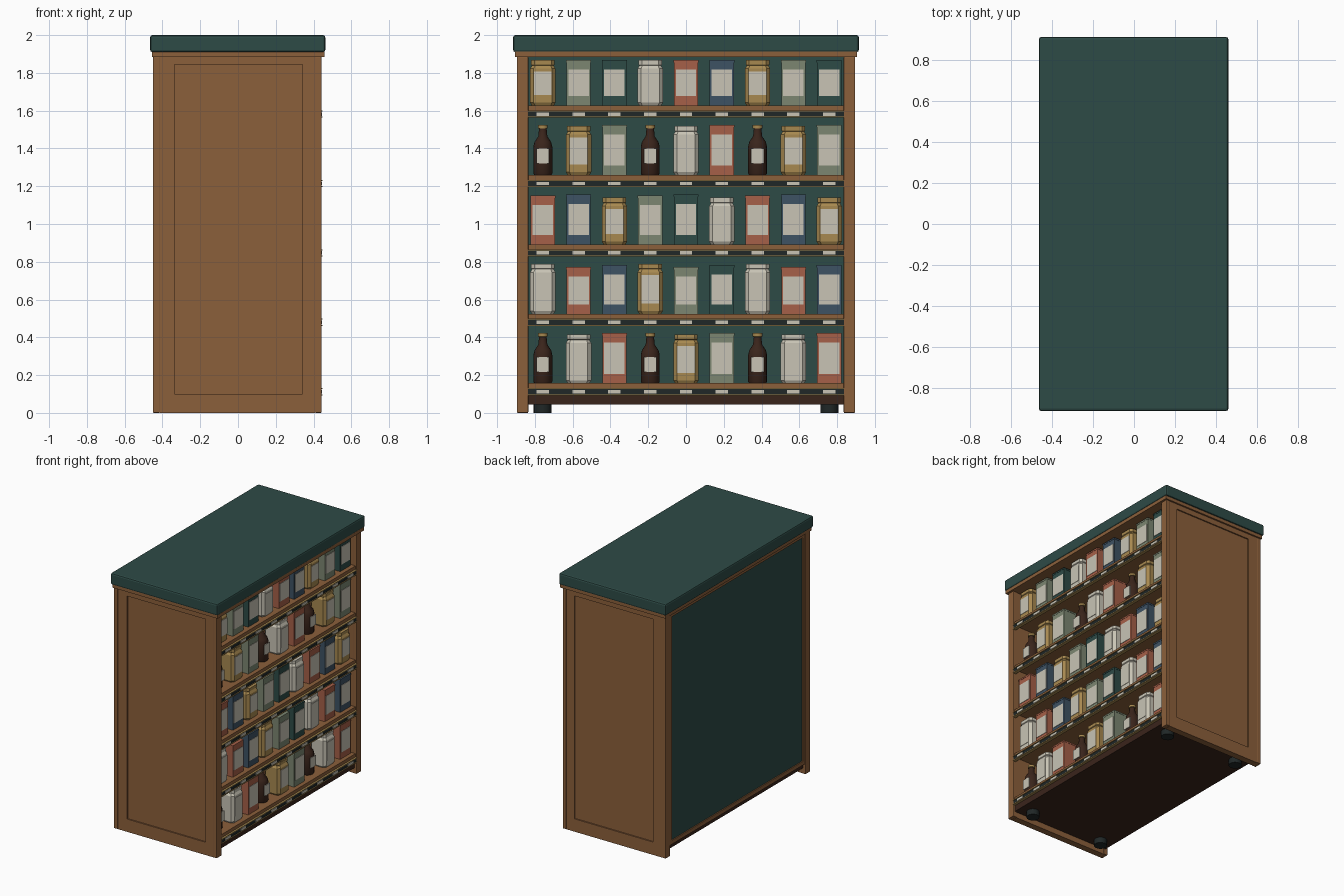
import bpy, bmesh, math
from mathutils import Vector

if "Cube" in bpy.data.objects:
    bpy.data.objects.remove(bpy.data.objects["Cube"], do_unlink=True)


def material(name, r, g, b):
    m = bpy.data.materials.new(name)
    m.use_nodes = True
    m.diffuse_color = (r, g, b, 1)
    bsdf = m.node_tree.nodes["Principled BSDF"]
    bsdf.inputs["Base Color"].default_value = (r, g, b, 1)
    bsdf.inputs["Roughness"].default_value = 0.7
    return m


WOOD = material("oak wood", .26, .115, .043)
TEAL = material("dark teal", .027, .07, .062)
CREAM = material("cream", .58, .55, .46)
BROWN = material("dark brown", .042, .018, .011)
CHAR = material("charcoal", .014, .02, .02)
MUSTARD = material("mustard", .39, .25, .08)
CORAL = material("coral", .38, .115, .065)
BLUE = material("slate blue", .048, .084, .125)
SAGE = material("sage green", .2, .24, .165)


def finish(name, bm, mats, smooth=False):
    bmesh.ops.recalc_face_normals(bm, faces=bm.faces)
    mesh = bpy.data.meshes.new(name)
    bm.to_mesh(mesh)
    bm.free()
    for m in mats:
        mesh.materials.append(m)
    ob = bpy.data.objects.new(name, mesh)
    bpy.context.collection.objects.link(ob)
    if smooth:
        bpy.ops.object.select_all(action='DESELECT')
        ob.select_set(True)
        bpy.context.view_layer.objects.active = ob
        bpy.ops.object.shade_smooth_by_angle(angle=math.radians(35))
    return ob


def add_box(bm, lo, hi, index=0):
    lo, hi = Vector(lo), Vector(hi)
    verts = bmesh.ops.create_cube(bm, size=1)["verts"]
    for v in verts:
        v.co = (lo + hi) / 2 + v.co * (hi - lo)
    for f in {f for v in verts for f in v.link_faces}:
        f.material_index = index


def box(name, lo, hi, mat, bevel=0):
    bm = bmesh.new()
    add_box(bm, lo, hi)
    if bevel:
        bmesh.ops.bevel(bm, geom=bm.edges[:], offset=bevel, segments=2,
                        profile=0.5, affect='EDGES')
    return finish(name, bm, [mat])


def add_loft(bm, center, profile, section):
    """Stack copies of a cross-section; profile rows are scale, height, colour slot."""
    rings = []
    for scale, z, slot in profile:
        rings.append([bm.verts.new(center + Vector((x * scale, y * scale, z)))
                      for x, y in section])
    bm.faces.new(rings[0]).material_index = profile[0][2]
    bm.faces.new(rings[-1]).material_index = profile[-1][2]
    n = len(section)
    for low, high, row in zip(rings, rings[1:], profile[1:]):
        for i in range(n):
            f = bm.faces.new((low[i], low[(i + 1) % n], high[(i + 1) % n], high[i]))
            f.material_index = row[2]


def circle(n):
    return [(math.cos(math.tau * i / n), math.sin(math.tau * i / n)) for i in range(n)]


def add_label(bm, center, front, width, z0, z1):
    add_box(bm, center + Vector((front - .003, -width / 2, z0)),
            center + Vector((front + .003, width / 2, z1)), 1)


# Square jar section with cut corners
a, b = 1, .72
JAR = [(a, -b), (a, b), (b, a), (-b, a), (-a, b), (-a, -b), (-b, -a), (b, -a)]


def bottle(center):
    bm = bmesh.new()
    profile = [(.045, 0, 0), (.05, .008, 0), (.05, .15, 0), (.044, .175, 0),
               (.024, .205, 0), (.02, .245, 0), (.026, .247, 2), (.026, .265, 2)]
    add_loft(bm, center, profile, circle(16))
    add_label(bm, center, .05, .068, .06, .14)
    finish("bottle", bm, [BROWN, CREAM, MUSTARD], True)


def jar(center, mat, h):
    bm = bmesh.new()
    profile = [(.058, 0, 0), (.067, .015, 0), (.067, h - .045, 0),
               (.057, h - .028, 0), (.062, h - .024, 0), (.062, h, 0)]
    add_loft(bm, center, profile, JAR)
    add_label(bm, center, .067, .094, .055, h - .06)
    finish("jar", bm, [mat, CREAM])


def tin(center, mat, h):
    bm = bmesh.new()
    w = .064
    add_box(bm, center + Vector((-w, -w, 0)), center + Vector((w, w, h - .012)))
    add_box(bm, center + Vector((-w - .002, -w - .002, h - .012)),
            center + Vector((w + .002, w + .002, h)), 0)
    add_label(bm, center, w, .108, .05, h - .05)
    finish("tin", bm, [mat, CREAM])


# Canopy and its trim
box("canopy", (-.465, -.915, 1.91), (.462, .915, 2), TEAL, .012)
box("canopy_trim", (-.455, -.905, 1.885), (.457, .905, 1.912), WOOD)

# End panels: slab, corner posts, frame rails
for s, side in ((-1, "right"), (1, "left")):
    def slab(name, x0, x1, y0, y1, z0, z1, bevel=0):
        ys = sorted((s * y0, s * y1))
        box(side + "_" + name, (x0, ys[0], z0), (x1, ys[1], z1), WOOD, bevel)
    slab("end_panel", -.43, .42, .84, .882, .03, 1.886)
    for x0, x1 in ((-.45, -.415), (.41, .442)):
        slab("corner_post", x0, x1, .835, .895, 0, 1.886, .004)
    for x0, x1 in ((-.415, -.337), (.342, .41)):
        slab("stile", x0, x1, .88, .892, .03, 1.886)
    slab("bottom_rail", -.337, .342, .88, .892, 0, .1)
    slab("top_rail", -.337, .342, .88, .892, 1.845, 1.886)
    slab("foot_board", -.415, .41, .84, .892, 0, .03)

# Back panel with a slim frame
box("back_panel", (-.437, -.84, .09), (-.41, .84, 1.886), TEAL)
box("back_bottom_rail", (-.445, -.835, .08), (-.41, .835, .11), WOOD)
box("back_top_rail", (-.445, -.835, 1.86), (-.41, .835, 1.886), WOOD)
for s in (-1, 1):
    ys = sorted((s * .81, s * .836))
    box("back_stile", (-.445, ys[0], .08), (-.41, ys[1], 1.886), WOOD)

# Base and feet
box("base", (-.43, -.84, .045), (.425, .84, .13), BROWN)
for x in (-.32, .32):
    for y in (-.76, .76):
        bm = bmesh.new()
        add_loft(bm, Vector((x, y, 0)), [(.047, 0, 0), (.047, .05, 0)], circle(16))
        finish("foot", bm, [CHAR], True)

# Shelves, price rails and goods
CYCLE = [MUSTARD, SAGE, TEAL, CREAM, CORAL, BLUE]
STEP, PITCH = .1895, .3675
for row in range(5):
    top = .157 + row * PITCH
    box("shelf", (-.41, -.836, top - .028), (.432, .836, top), WOOD)
    box("price_rail", (.42, -.836, top - .062), (.442, .836, top - .028), CHAR)
    for z in (top - .031, top - .064):
        box("rail_lip", (.42, -.836, z), (.447, .836, z + .005), MUSTARD)
    for i in range(9):
        y = (i - 4) * STEP
        box("price_tag", (.44, y - .033, top - .054), (.446, y + .033, top - .036), CREAM)
        place = Vector((.335, y, top))
        mat = CYCLE[(i + row + 2) % 6]
        height = (.247, .258, .265)[(i + 2 * row) % 3]
        if row == 4:
            height = .24
        if row in (0, 3) and i % 3 == 0:
            bottle(place)
        elif mat in (MUSTARD, CREAM):
            jar(place, mat, height)
        else:
            tin(place, mat, height)
